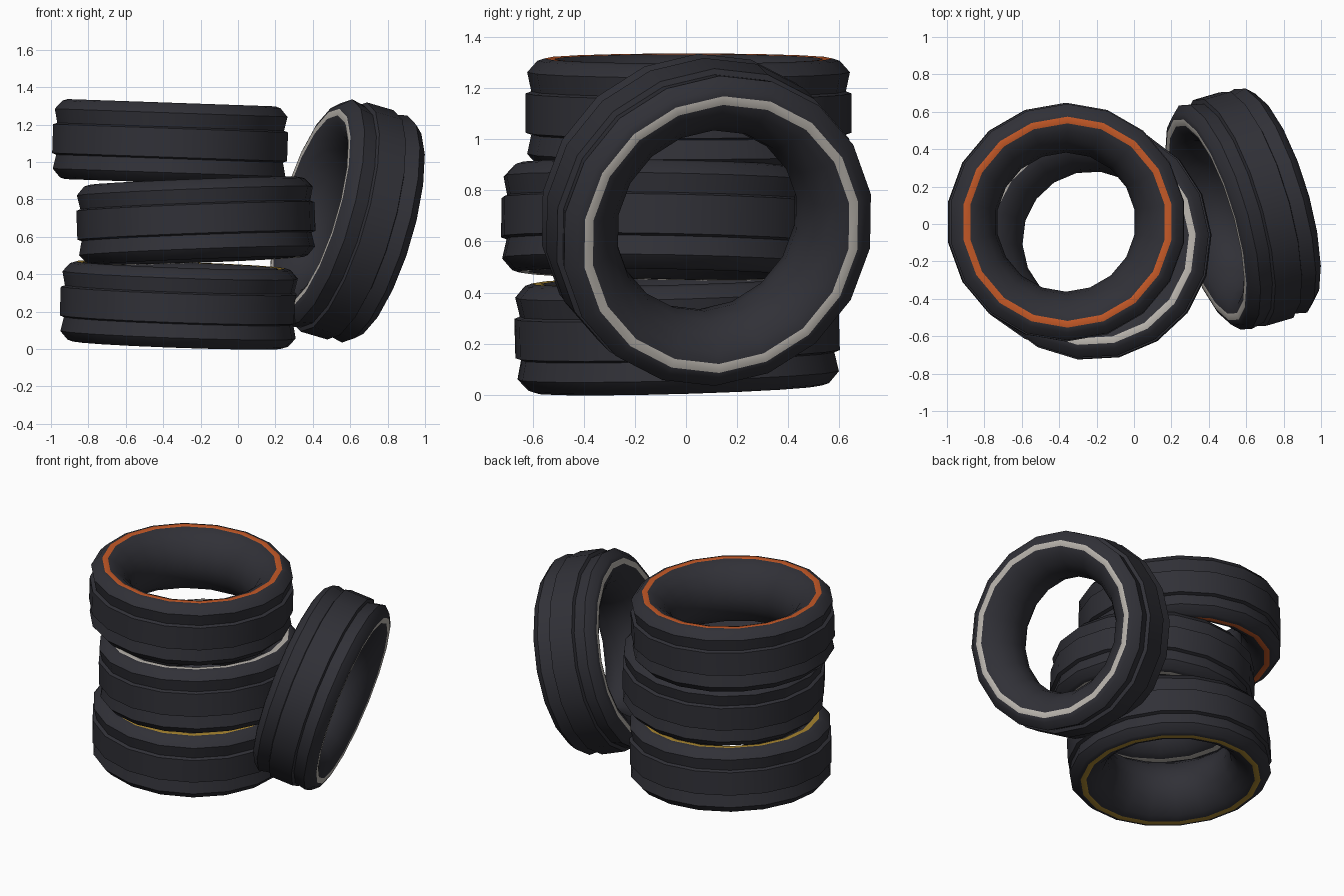
import bpy, bmesh
from math import radians, sin, cos, pi
from mathutils import Vector, Quaternion

cube = bpy.data.objects.get("Cube")
if cube:
    bpy.data.objects.remove(cube, do_unlink=True)


def make_material(name, color):
    mat = bpy.data.materials.new(name)
    mat.use_nodes = True
    mat.diffuse_color = (*color, 1)
    bsdf = mat.node_tree.nodes["Principled BSDF"]
    bsdf.inputs["Base Color"].default_value = (*color, 1)
    bsdf.inputs["Roughness"].default_value = 0.8
    return mat


rubber = make_material("dark rubber", (0.03, 0.03, 0.038))
orange = make_material("orange stripe", (0.56, 0.10, 0.02))
yellow = make_material("yellow stripe", (0.40, 0.24, 0.03))
white = make_material("off white stripe", (0.50, 0.47, 0.43))

SIDES = 18
# Upper half of the tyre section (radius, height), from the throat out to the tread
UPPER = [(0.372, 0), (0.387, 0.08), (0.43, 0.15), (0.485, 0.194), (0.528, 0.212),
         (0.564, 0.214), (0.592, 0.205), (0.632, 0.16), (0.616, 0.085), (0.638, 0.077)]
STRIPE_IN, STRIPE_OUT = 0.528, 0.564
SECTION = UPPER + [(r, -z) for r, z in reversed(UPPER[1:])]


def make_tyre(name, stripe, center, axis, spin):
    bm = bmesh.new()
    rings = []
    for i in range(SIDES):
        a = 2 * pi * i / SIDES
        rings.append([bm.verts.new((r * cos(a), r * sin(a), z)) for r, z in SECTION])
    count = len(SECTION)
    for i in range(SIDES):
        here, there = rings[i], rings[(i + 1) % SIDES]
        for j in range(count):
            k = (j + 1) % count
            face = bm.faces.new((here[j], here[k], there[k], there[j]))
            # Painted stripe on both sidewalls
            radii = sorted((SECTION[j][0], SECTION[k][0]))
            if radii == [STRIPE_IN, STRIPE_OUT]:
                face.material_index = 1
    bmesh.ops.recalc_face_normals(bm, faces=bm.faces)
    mesh = bpy.data.meshes.new(name)
    bm.to_mesh(mesh)
    bm.free()
    mesh.materials.append(rubber)
    mesh.materials.append(stripe)

    tyre = bpy.data.objects.new(name, mesh)
    bpy.context.collection.objects.link(tyre)
    up = Vector((0, 0, 1))
    turn = up.rotation_difference(Vector(axis)) @ Quaternion(up, radians(spin))
    tyre.rotation_euler = turn.to_euler()
    tyre.location = center

    bpy.ops.object.select_all(action='DESELECT')
    tyre.select_set(True)
    bpy.context.view_layer.objects.active = tyre
    bpy.ops.object.shade_smooth_by_angle(angle=radians(50))
    return tyre


# Stack of three slightly tilted tyres
make_tyre("bottom_tyre", yellow, (-0.315, -0.035, 0.236), (0.035, -0.028, 1), 5)
make_tyre("middle_tyre", white, (-0.225, -0.09, 0.685), (-0.038, 0.018, 1), 3)
make_tyre("top_tyre", orange, (-0.363, 0.01, 1.103), (0.035, 0, 1), 10)

# Tyre standing beside the stack
make_tyre("leaning_tyre", white, (0.583, 0.08, 0.685), (0.92, 0.27, -0.27), 0)
